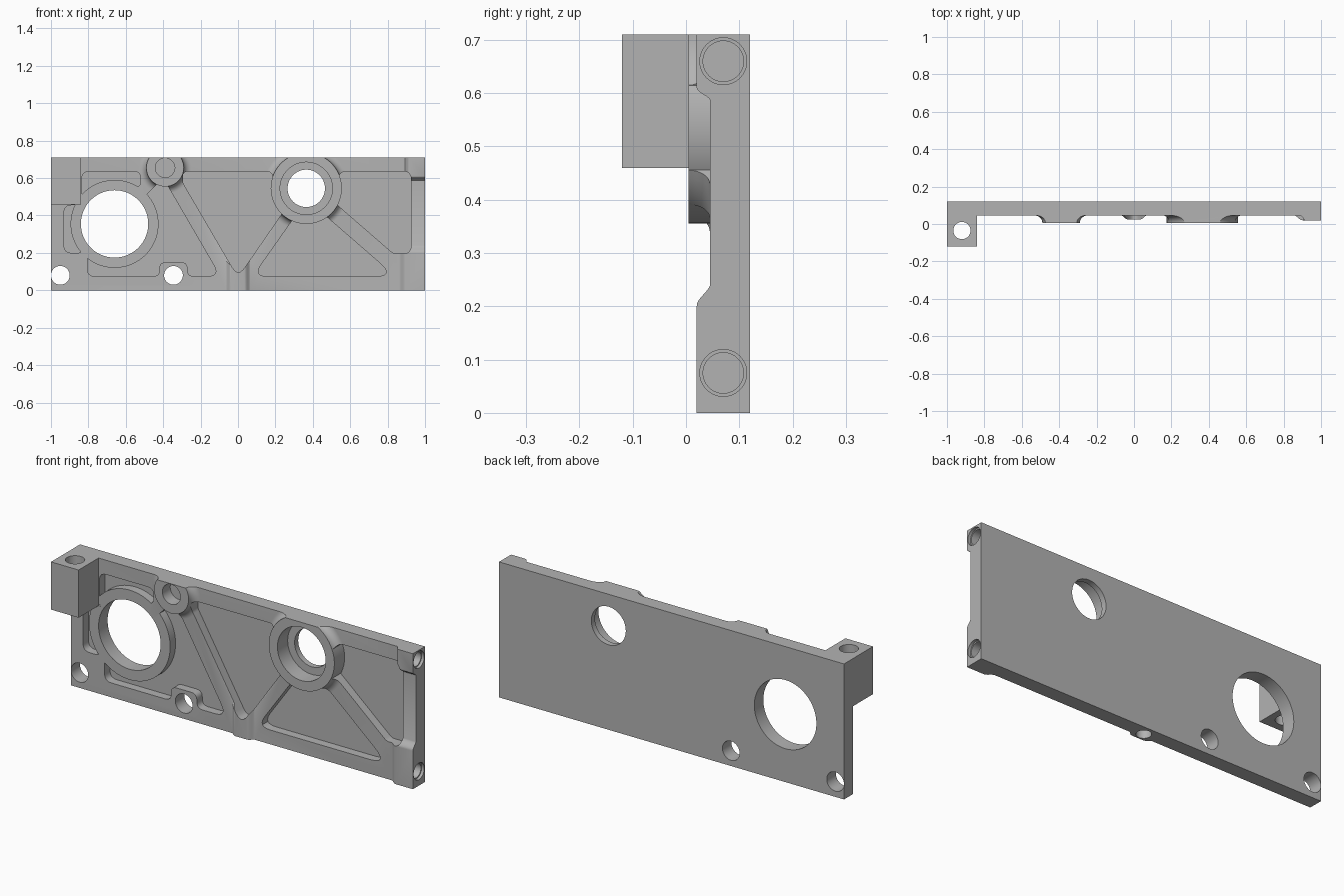
import bpy, bmesh, math
from mathutils import Vector, Matrix

old = bpy.data.objects.get("Cube")
if old:
    bpy.data.objects.remove(old, do_unlink=True)

grey = bpy.data.materials.new("machined_grey")
grey.use_nodes = True
colour = (0.45, 0.45, 0.45, 1)
grey.diffuse_color = colour
grey.node_tree.nodes["Principled BSDF"].inputs["Base Color"].default_value = colour

LEFT_HOLE, SMALL_BOSS, RIGHT_BOSS = (-0.66, 0.355), (-0.39, 0.655), (0.365, 0.545)


def finish(name, bm):
    bmesh.ops.recalc_face_normals(bm, faces=bm.faces)
    mesh = bpy.data.meshes.new(name)
    bm.to_mesh(mesh)
    bm.free()
    mesh.materials.append(grey)
    ob = bpy.data.objects.new(name, mesh)
    bpy.context.collection.objects.link(ob)
    return ob


def loft(name, rings):
    """Closed solid skinned through rings with equal point counts."""
    bm = bmesh.new()
    loops = [[bm.verts.new(p) for p in ring] for ring in rings]
    n = len(loops[0])
    for a, b in zip(loops, loops[1:]):
        for i in range(n):
            j = (i + 1) % n
            bm.faces.new((a[i], a[j], b[j], b[i]))
    bm.faces.new(loops[0])
    bm.faces.new(loops[-1])
    return finish(name, bm)


def box(name, x, y, z):
    return loft(name, [[(x[0], v, z[0]), (x[1], v, z[0]), (x[1], v, z[1]), (x[0], v, z[1])] for v in y])


def turned(name, centre, profile, axis="Y", n=64):
    """Round solid; profile holds (position along axis, radius)."""
    rings = []
    for t, r in profile:
        ring = []
        for i in range(n):
            a = math.tau * i / n
            u, v = centre[0] + r * math.cos(a), centre[1] + r * math.sin(a)
            ring.append({"X": (t, u, v), "Y": (u, t, v), "Z": (u, v, t)}[axis])
        rings.append(ring)
    return loft(name, rings)


def rounded(corners, radius, steps=6):
    pts = [Vector(c) for c in corners]
    out = []
    for i, p in enumerate(pts):
        a, b = pts[i - 1] - p, pts[(i + 1) % len(pts)] - p
        t = min(radius / math.tan(a.angle(b) / 2), 0.45 * a.length, 0.45 * b.length)
        s, e = p + a.normalized() * t, p + b.normalized() * t
        for k in range(steps + 1):
            f = k / steps
            out.append(s * (1 - f) ** 2 + p * 2 * f * (1 - f) + e * f * f)
    return out


def pocket(corners, radius=0.04):
    outline = rounded(corners, radius)
    return loft("pocket", [[(p.x, y, p.y) for p in outline] for y in (-0.3, 0.09)])


def flare(centre, radius):
    fillet = 0.04
    prof = [(0.005 + fillet * math.sin(k * math.pi / 16),
             radius + fillet * (1 - math.cos(k * math.pi / 16))) for k in range(9)]
    return turned("flare", centre, prof + [(0.07, radius + fillet)])


def pad(x0, x1, z0, z1, front, grow):
    """Raised pad with softly curved sides."""
    rings = []
    for k in range(9):
        f = k / 8
        y = front + (0.046 - front) * (1 - math.cos(math.pi * f)) / 2
        g = grow * f
        rings.append([(x0 - g, y, z0 - g), (x1 + g, y, z0 - g), (x1 + g, y, z1 + g), (x0 - g, y, z1 + g)])
    rings.append([(p[0], 0.07, p[2]) for p in rings[-1]])
    return loft("pad", rings)


def combine(target, tool, operation):
    mod = target.modifiers.new("cut", "BOOLEAN")
    mod.operation, mod.solver, mod.object = operation, "EXACT", tool
    bpy.context.view_layer.objects.active = target
    bpy.ops.object.modifier_apply(modifier=mod.name)
    bpy.data.objects.remove(tool, do_unlink=True)


# Plate with raised pads and filleted boss feet
body = box("mounting_plate", (-1.1, 1.1), (0.045, 0.2), (-0.1, 0.8))
for part in (
    flare(SMALL_BOSS, 0.1), flare(RIGHT_BOSS, 0.19),
    pad(0.9, 1.1, -0.15, 0.2, 0.02, 0.045),
    pad(0.915, 1.1, 0.61, 0.85, 0.02, 0.025),
    pad(-0.035, 0.035, -0.15, 0.13, 0.025, 0.035),
):
    combine(body, part, "UNION")

# Weight-saving pockets between the ribs
for corners in (
    [(-0.835, 0.635), (-0.52, 0.635), (-0.52, 0.55), (-0.6, 0.55), (-0.66, 0.4), (-0.835, 0.45)],
    [(-0.93, 0.2), (-0.83, 0.2), (-0.8, 0.3), (-0.8, 0.455), (-0.93, 0.455)],
    [(-0.805, 0.075), (-0.42, 0.075), (-0.42, 0.15), (-0.27, 0.15), (-0.27, 0.075),
     (-0.095, 0.075), (-0.4, 0.6), (-0.6, 0.4), (-0.805, 0.3)],
    [(0, 0.07), (0.29, 0.49), (0.365, 0.52), (0.185, 0.56), (0.185, 0.635), (-0.295, 0.635), (-0.295, 0.575)],
    [(0.08, 0.075), (0.365, 0.48), (0.385, 0.47), (0.84, 0.075)],
    [(0.51, 0.475), (0.83, 0.197), (0.925, 0.197), (0.925, 0.635), (0.55, 0.635), (0.5, 0.52)],
):
    combine(body, pocket(corners), "DIFFERENCE")

# Bosses, hole ring and corner block
for part in (
    turned("ring", LEFT_HOLE, [(0.0452, 0.235), (0.11, 0.235)], n=96),
    turned("small_boss", SMALL_BOSS, [(0.005, 0.1), (0.11, 0.1)]),
    turned("right_boss", RIGHT_BOSS, [(0.005, 0.19), (0.11, 0.19)], n=96),
    box("block", (-1.1, -0.84), (-0.12, 0.1), (0.46, 0.8)),
):
    combine(body, part, "UNION")

# Trim everything to the outer envelope
combine(body, box("envelope", (-1, 1), (-0.3, 0.12), (0, 0.71)), "INTERSECT")

# Bores, counterbores and screw holes
for part in (
    turned("bore", LEFT_HOLE, [(-0.3, 0.18), (0.3, 0.18)], n=96),
    turned("bore", RIGHT_BOSS, [(-0.3, 0.14), (0.09, 0.14), (0.09, 0.1), (0.3, 0.1)]),
    turned("bore", SMALL_BOSS, [(-0.3, 0.052), (0.07, 0.052)]),
    turned("bore", (-0.95, 0.08), [(-0.3, 0.05), (0.3, 0.05)]),
    turned("bore", (-0.345, 0.08), [(-0.3, 0.05), (0.3, 0.05)]),
    turned("bore", (-0.92, -0.035), [(0.3, 0.046), (0.9, 0.046)], "Z"),
    turned("bore", (0, 0.068), [(-0.1, 0.036), (0.06, 0.036)], "Z"),
    turned("bore", (0.07, 0.075), [(1.1, 0.044), (0.985, 0.044), (0.985, 0.038), (0.935, 0.038)], "X"),
    turned("bore", (0.07, 0.66), [(1.1, 0.044), (0.985, 0.044), (0.985, 0.038), (0.935, 0.038)], "X"),
):
    combine(body, part, "DIFFERENCE")

body.data.materials.clear()
body.data.materials.append(grey)
for face in body.data.polygons:
    face.material_index = 0
bpy.ops.object.select_all(action="DESELECT")
body.select_set(True)
bpy.context.view_layer.objects.active = body
bpy.ops.object.shade_smooth_by_angle(angle=math.radians(30))
